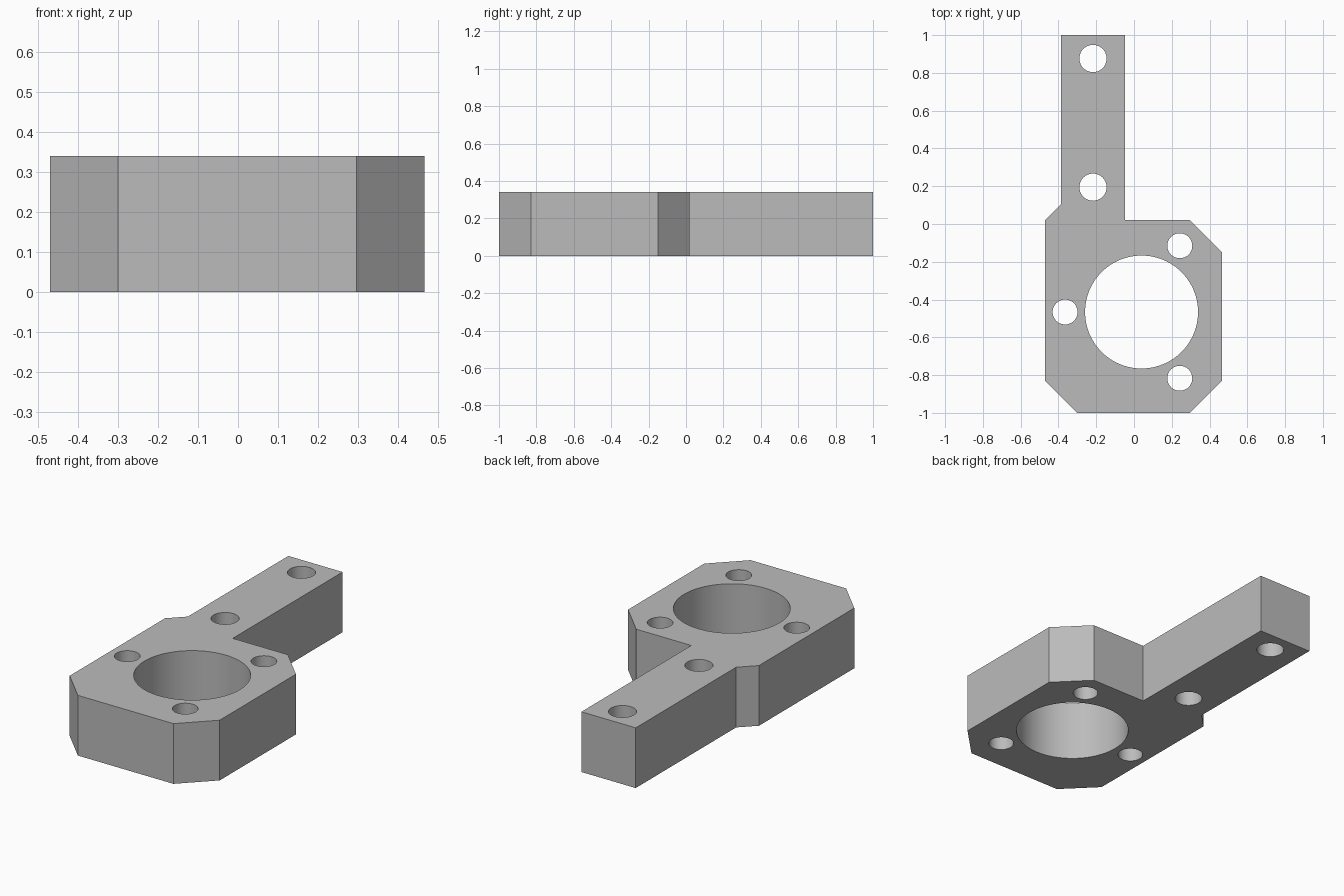
import bpy, bmesh, math

cube = bpy.data.objects.get("Cube")
if cube:
    bpy.data.objects.remove(cube, do_unlink=True)

HEIGHT = 0.34
BORE = (0.04, -0.466)      # centre of the large bore
BOLT_CIRCLE = 0.405        # radius of the bolt circle around the bore

# Plate outline: chamfered body with an offset arm
outline = [(-0.3, -1), (0.297, -1), (0.467, -0.83), (0.467, -0.15),
           (0.297, 0.02), (-0.047, 0.02), (-0.047, 1), (-0.386, 1),
           (-0.386, 0.104), (-0.47, 0.02), (-0.47, -0.83)]


def circle(centre, radius, sides):
    return [(centre[0] + radius * math.cos(math.tau * i / sides),
             centre[1] + radius * math.sin(math.tau * i / sides))
            for i in range(sides)]


def add_loop(bm, points):
    verts = [bm.verts.new((x, y, 0)) for x, y in points]
    for i, v in enumerate(verts):
        bm.edges.new((v, verts[i - 1]))


bm = bmesh.new()
add_loop(bm, outline)

# Large bore
add_loop(bm, circle(BORE, 0.299, 96))

# Three bolt holes around the bore
for degrees in (60, 180, 300):
    a = math.radians(degrees)
    centre = (BORE[0] + BOLT_CIRCLE * math.cos(a), BORE[1] + BOLT_CIRCLE * math.sin(a))
    add_loop(bm, circle(centre, 0.066, 48))

# Two mounting holes in the arm
for y in (0.195, 0.876):
    add_loop(bm, circle((-0.217, y), 0.072, 48))

# Fill the outline around the holes and extrude to full height
bmesh.ops.triangle_fill(bm, edges=bm.edges[:], use_beauty=True, normal=(0, 0, 1))
result = bmesh.ops.extrude_face_region(bm, geom=bm.faces[:], use_keep_orig=True)
top = [g for g in result["geom"] if isinstance(g, bmesh.types.BMVert)]
bmesh.ops.translate(bm, verts=top, vec=(0, 0, HEIGHT))
bmesh.ops.recalc_face_normals(bm, faces=bm.faces[:])

mesh = bpy.data.meshes.new("mounting_bracket")
bm.to_mesh(mesh)
bm.free()
bracket = bpy.data.objects.new("mounting_bracket", mesh)
bpy.context.collection.objects.link(bracket)

# Plain grey finish
grey = bpy.data.materials.new("plain_grey")
grey.use_nodes = True
colour = (0.5, 0.5, 0.5, 1)
grey.diffuse_color = colour
grey.node_tree.nodes["Principled BSDF"].inputs["Base Color"].default_value = colour
mesh.materials.append(grey)

# Smooth hole walls, sharp rims and corners
bpy.ops.object.select_all(action="DESELECT")
bracket.select_set(True)
bpy.context.view_layer.objects.active = bracket
bpy.ops.object.shade_smooth_by_angle(angle=math.radians(30))
